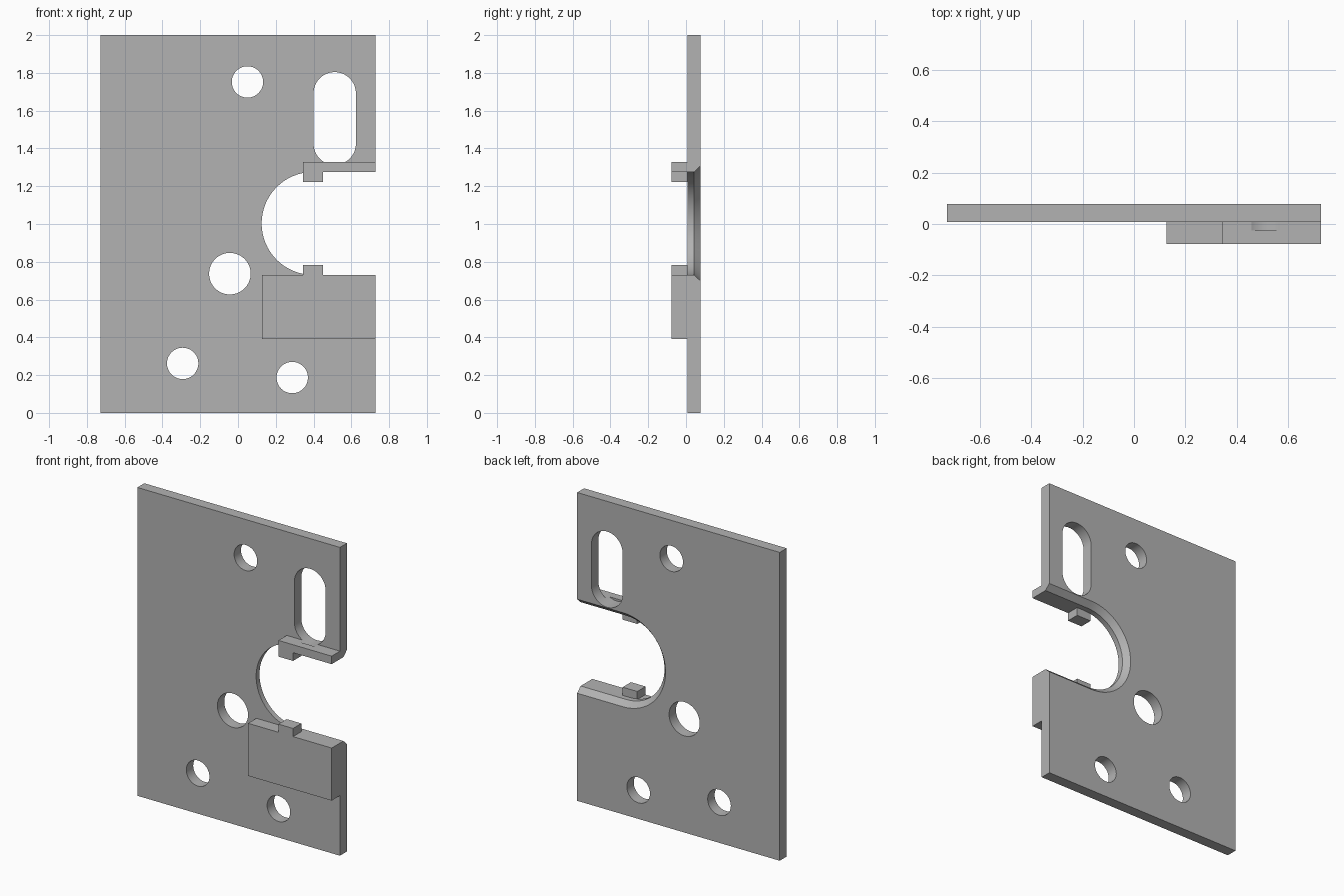
import bpy, bmesh
from math import pi, cos, sin, atan2
from mathutils import Vector

cube = bpy.data.objects.get("Cube")
if cube:
    bpy.data.objects.remove(cube, do_unlink=True)

HALF_W, FRONT, FACE, BACK = 0.727, -0.078, 0.007, 0.078   # main limits in x and y
BEVEL_Y, BEVEL = 0.042, 0.033                             # notch bevel on the back

steel = bpy.data.materials.new("plain grey")
steel.use_nodes = True
steel.diffuse_color = (0.45, 0.45, 0.45, 1)
steel.node_tree.nodes["Principled BSDF"].inputs["Base Color"].default_value = (0.45, 0.45, 0.45, 1)


def loft(name, sections):
    """Closed solid through (y, outline) sections; outlines hold (x, z) points."""
    bm = bmesh.new()
    rings = [[bm.verts.new((x, y, z)) for x, z in pts] for y, pts in sections]
    for a, b in zip(rings, rings[1:]):
        for i in range(len(a)):
            j = (i + 1) % len(a)
            bm.faces.new((a[i], a[j], b[j], b[i]))
    bm.faces.new(rings[0])
    bm.faces.new(rings[-1])
    bmesh.ops.recalc_face_normals(bm, faces=bm.faces)
    mesh = bpy.data.meshes.new(name)
    bm.to_mesh(mesh)
    bm.free()
    mesh.materials.append(steel)
    obj = bpy.data.objects.new(name, mesh)
    bpy.context.collection.objects.link(obj)
    return obj


def prism(name, pts, y0, y1):
    return loft(name, [(y0, pts), (y1, pts)])


def rect(x0, x1, z0, z1):
    return [(x0, z0), (x1, z0), (x1, z1), (x0, z1)]


def circle(x, z, r, n=64):
    return [(x + r * cos(2 * pi * i / n), z + r * sin(2 * pi * i / n)) for i in range(n)]


def capsule(a, b, r, n=32):
    """Outline of two half circles around a and b."""
    a, b = Vector(a), Vector(b)
    start = atan2(*(b - a).yx) - pi / 2
    pts = []
    for centre, turn in ((b, 0), (a, pi)):
        for i in range(n + 1):
            t = start + turn + pi * i / n
            pts.append((centre.x + r * cos(t), centre.y + r * sin(t)))
    return pts


def cut(target, cutter):
    cutter.hide_render = True
    bpy.context.view_layer.objects.active = target
    mod = target.modifiers.new("cut", 'BOOLEAN')
    mod.operation, mod.solver, mod.object = 'DIFFERENCE', 'EXACT', cutter
    bpy.ops.object.modifier_apply(modifier=mod.name)
    bpy.data.objects.remove(cutter, do_unlink=True)


# Plate with round holes
plate = prism("plate", rect(-HALF_W, HALF_W, 0, 2), FACE, BACK)
for x, z, r in ((0.05, 1.752, 0.083), (-0.043, 0.737, 0.11),
                (-0.293, 0.262, 0.083), (0.287, 0.187, 0.083)):
    cut(plate, prism("hole_cutter", circle(x, z, r), -0.2, 0.2))

# Open notch, flared towards the back
def notch(r):
    return capsule((0.397, 1.003), (1.5, 1.003), r)

over = 0.01
slope = BEVEL / (BACK - BEVEL_Y)
cut(plate, loft("notch_cutter", [(-0.2, notch(0.272)), (BEVEL_Y, notch(0.272)),
                                 (BACK + over, notch(0.272 + BEVEL + over * slope))]))

# Rail above the notch and block below it, each with a small tab
rail = prism("upper_rail", [(0.345, 1.222), (0.45, 1.222), (0.45, 1.275), (HALF_W, 1.275),
                            (HALF_W, 1.327), (0.345, 1.327)], FRONT, FACE)
prism("lower_block", [(0.127, 0.39), (HALF_W, 0.39), (HALF_W, 0.731), (0.45, 0.731),
                      (0.45, 0.784), (0.345, 0.784), (0.345, 0.731), (0.127, 0.731)], FRONT, FACE)

# Upright slot, which also bites a shallow groove into the rail
slot = capsule((0.512, 1.425), (0.512, 1.692), 0.112)
for part in (plate, rail):
    cut(part, prism("slot_cutter", slot, -0.025, 0.2))

# Smooth the round walls and keep edges sharp
bpy.ops.object.select_all(action='DESELECT')
for name in ("plate", "upper_rail"):
    obj = bpy.data.objects[name]
    obj.select_set(True)
    bpy.context.view_layer.objects.active = obj
bpy.ops.object.shade_smooth_by_angle(angle=pi / 6)
